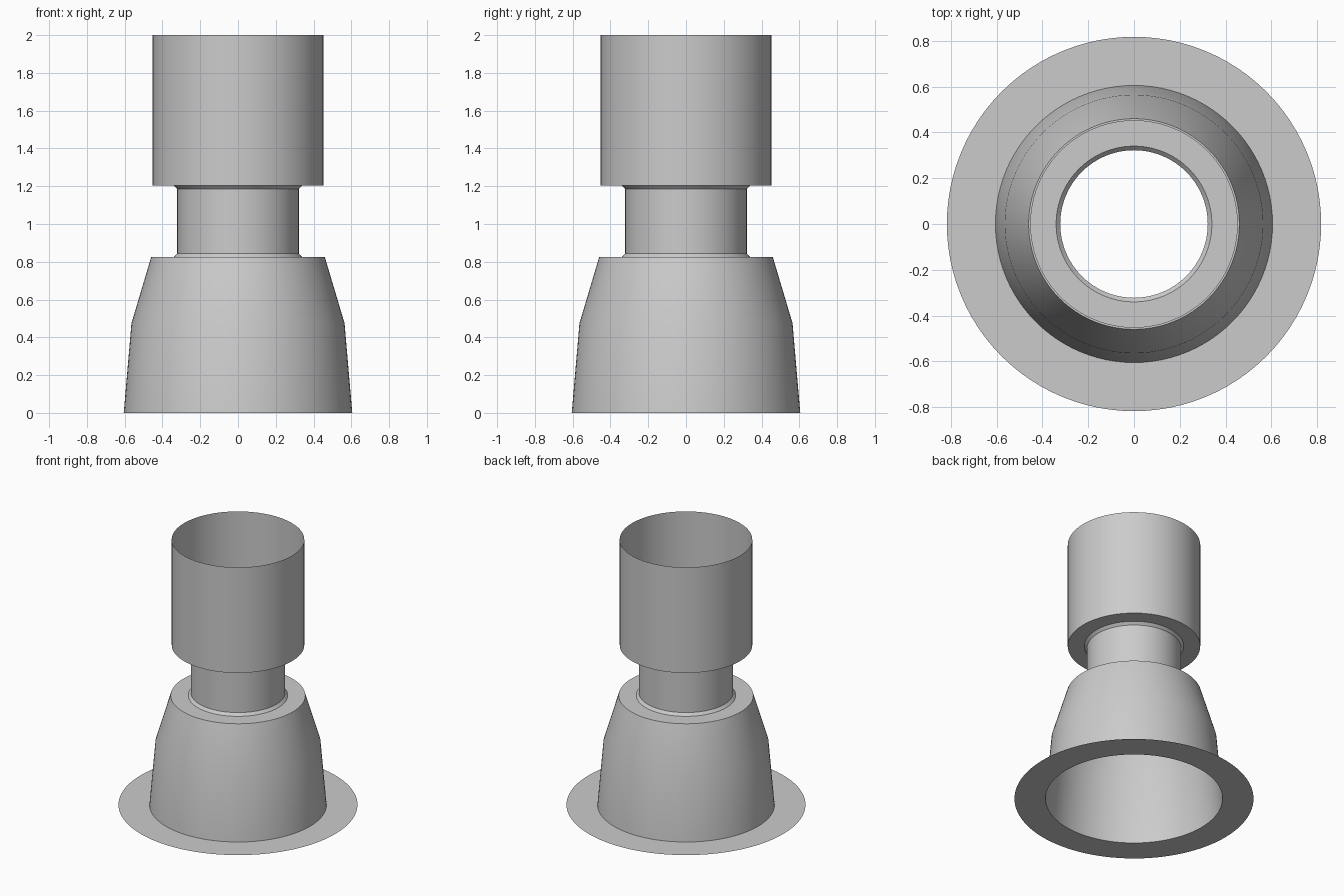
import bpy
import math

SIDES = 96

cube = bpy.data.objects.get("Cube")
if cube:
    bpy.data.objects.remove(cube, do_unlink=True)

# One plain grey for the whole piece
grey = bpy.data.materials.new("plain grey")
grey.use_nodes = True
colour = (0.6, 0.6, 0.6, 1)
grey.diffuse_color = colour
grey.node_tree.nodes["Principled BSDF"].inputs["Base Color"].default_value = colour


def lathe(name, profile):
    """Turn an open (radius, height) profile, listed bottom to top, around z."""
    verts, faces = [], []
    for r, z in profile:
        for i in range(SIDES):
            a = 2 * math.pi * i / SIDES
            verts.append((r * math.cos(a), r * math.sin(a), z))
    for k in range(len(profile) - 1):
        for i in range(SIDES):
            j = (i + 1) % SIDES
            low, high = k * SIDES, (k + 1) * SIDES
            faces.append((low + i, low + j, high + j, high + i))
    mesh = bpy.data.meshes.new(name)
    mesh.from_pydata(verts, [], faces)
    mesh.materials.append(grey)
    obj = bpy.data.objects.new(name, mesh)
    bpy.context.collection.objects.link(obj)
    bpy.ops.object.select_all(action="DESELECT")
    obj.select_set(True)
    bpy.context.view_layer.objects.active = obj
    bpy.ops.object.shade_smooth_by_angle(angle=math.radians(30))
    return obj


# Thin flat ring on the ground
lathe("base_flange", [(0.817, 0), (0.605, 0)])
# Tapered hollow body with a flat shoulder
lathe("body", [(0.605, 0), (0.564, 0.475), (0.46, 0.824), (0.34, 0.824)])
# Narrow neck with a small chamfer at each end
lathe("neck", [(0.34, 0.824), (0.322, 0.844), (0.322, 1.185), (0.34, 1.204)])
# Open upper sleeve with its flat underside
lathe("upper_sleeve", [(0.34, 1.204), (0.453, 1.204), (0.453, 2)])
